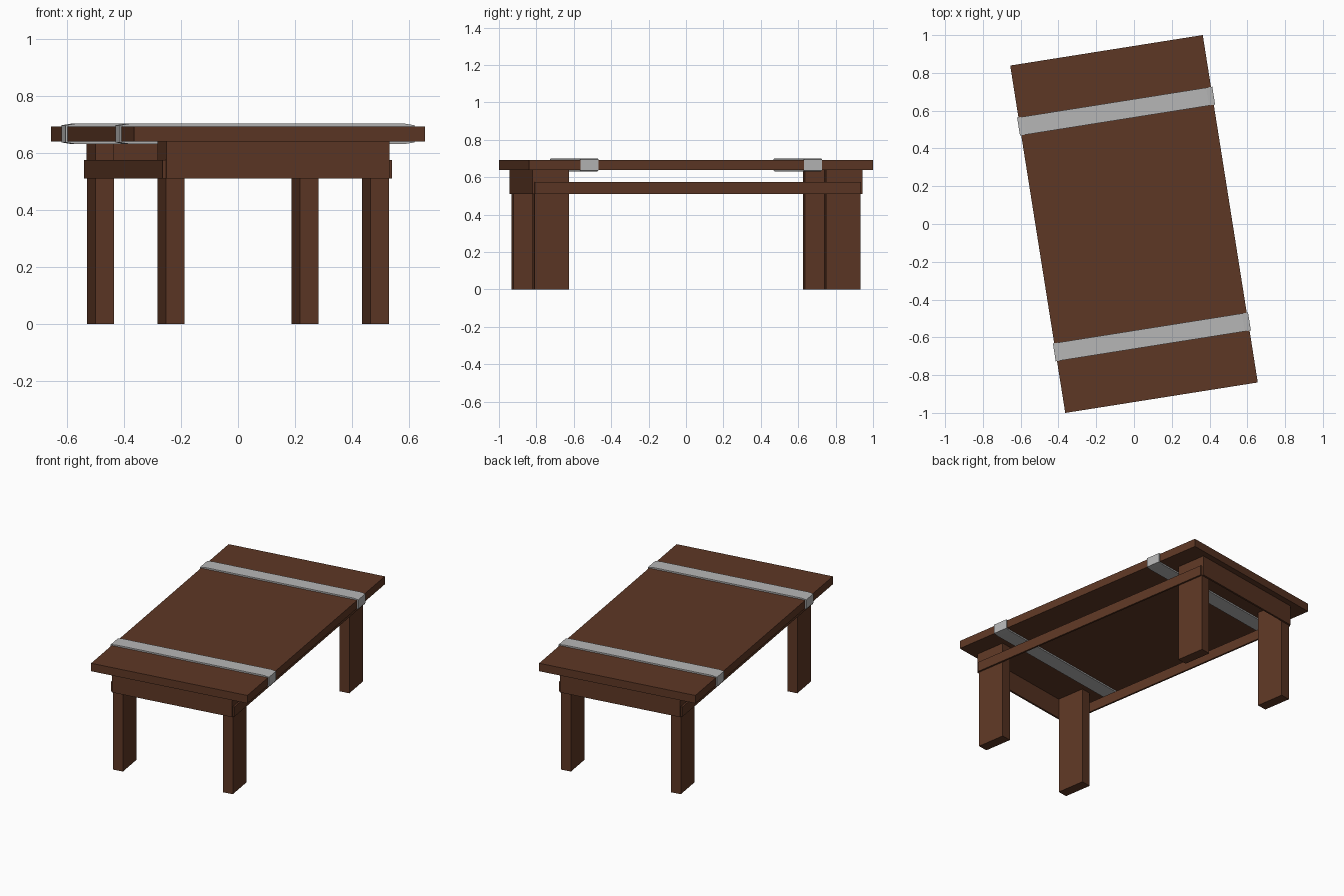
import bpy, bmesh, math
from mathutils import Matrix

if "Cube" in bpy.data.objects:
    bpy.data.objects.remove(bpy.data.objects["Cube"])

TURN = Matrix.Rotation(math.radians(9), 4, 'Z')  # whole table is turned slightly


def material(name, rgb):
    m = bpy.data.materials.new(name)
    m.diffuse_color = (*rgb, 1)
    m.use_nodes = True
    m.node_tree.nodes["Principled BSDF"].inputs["Base Color"].default_value = m.diffuse_color
    return m


wood = material("dark_brown_wood", (0.11, 0.038, 0.018))
metal = material("light_grey_metal", (0.47, 0.47, 0.47))


def finish(name, bm, mat):
    bmesh.ops.recalc_face_normals(bm, faces=bm.faces)
    bm.transform(TURN)
    me = bpy.data.meshes.new(name)
    bm.to_mesh(me)
    bm.free()
    me.materials.append(mat)
    bpy.context.collection.objects.link(bpy.data.objects.new(name, me))


def box(name, x, y, z, mat):
    """Box from (min, max) ranges."""
    bm = bmesh.new()
    bmesh.ops.create_cube(bm, size=1)
    for v in bm.verts:
        v.co = [r[0] if c < 0 else r[1] for c, r in zip(v.co, (x, y, z))]
    finish(name, bm, mat)


def around(c, size):
    return (c - size / 2, c + size / 2)


# tabletop
box("tabletop", (-0.516, 0.516), (-0.931, 0.931), (0.64, 0.692), wood)

# legs
for sy, end in ((-1, "front"), (1, "back")):
    for sx, side in ((-1, "left"), (1, "right")):
        box(f"{end}_{side}_leg", around(sx * 0.363, 0.066),
            around(sy * 0.789, 0.187), (0, 0.64), wood)

# end boards outside the legs
for sy, end in ((-1, "front"), (1, "back")):
    box(f"{end}_apron", (-0.396, 0.396), around(sy * 0.8882, 0.0115),
        (0.51, 0.64), wood)

# lower side rails outside the legs
for sx, side in ((-1, "left"), (1, "right")):
    box(f"{side}_rail", around(sx * 0.4015, 0.0115), (-0.8825, 0.8825),
        (0.51, 0.574), wood)

# metal bands wrapped around the top, with softened corners
profile = [(0.523, 0.030), (0.49, 0.0355), (-0.49, 0.0355), (-0.523, 0.030)]
profile += [(-x, -z) for x, z in profile]
for sy, end in ((-1, "front"), (1, "back")):
    bm = bmesh.new()
    vs = [bm.verts.new((x, sy * 0.605 - 0.048, 0.666 + z)) for x, z in profile]
    face = bm.faces.new(vs)
    new = bmesh.ops.extrude_face_region(bm, geom=[face])["geom"]
    bmesh.ops.translate(bm, vec=(0, 0.096, 0),
                        verts=[g for g in new if isinstance(g, bmesh.types.BMVert)])
    finish(f"{end}_band", bm, metal)
